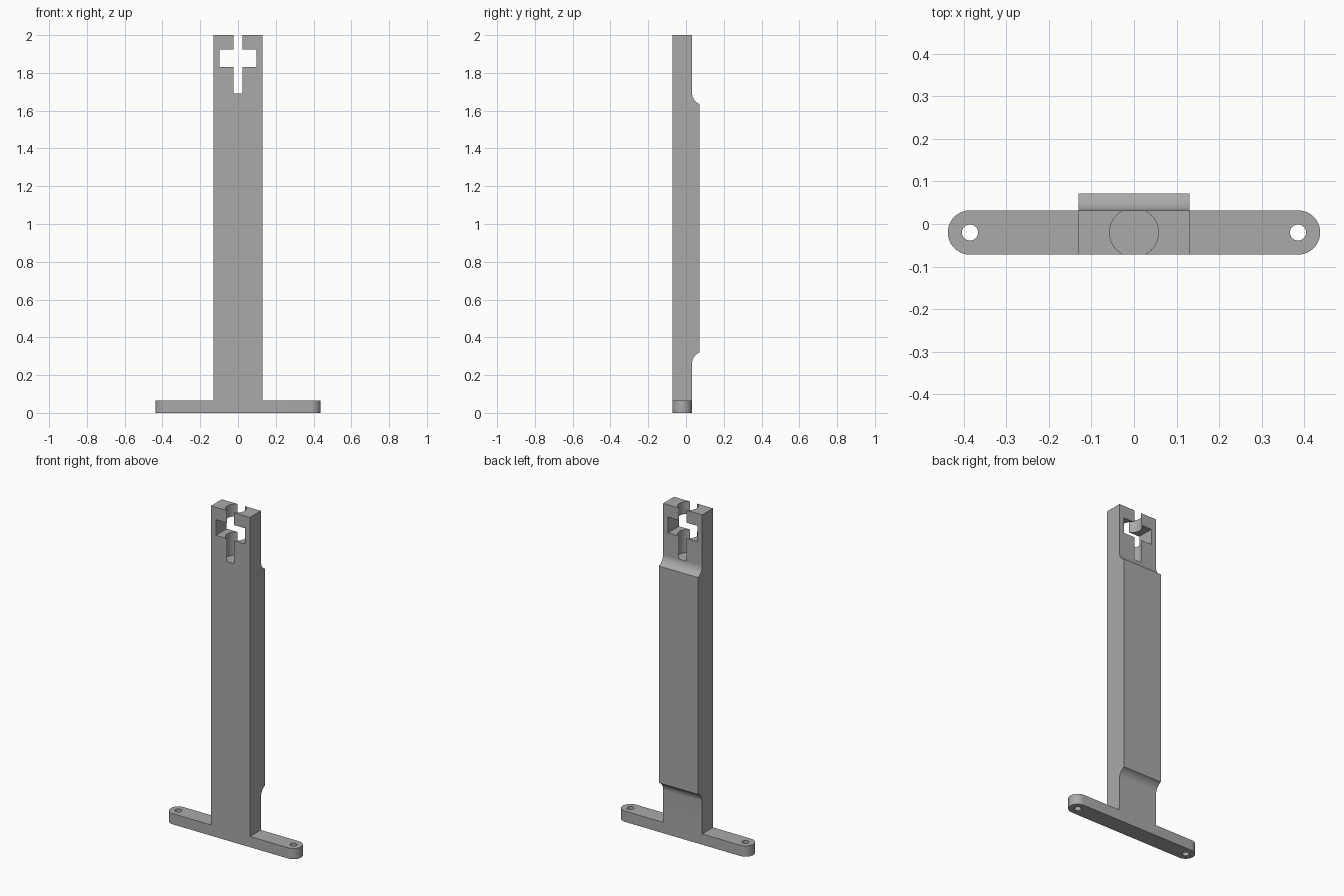
import bpy, bmesh
from math import sin, cos, pi, acos, sqrt
from mathutils import Vector

cube = bpy.data.objects.get("Cube")
if cube:
    bpy.data.objects.remove(cube, do_unlink=True)

# Main dimensions
FRONT, THIN, BACK = -0.072, 0.032, 0.072   # depth planes
MID = (FRONT + THIN) / 2
HALF_W, BASE_H, TOP = 0.131, 0.065, 2.0
HOLE_X, END_R = 0.386, (THIN - FRONT) / 2

grey = bpy.data.materials.new("plain grey")
grey.use_nodes = True
colour = (0.4, 0.4, 0.4, 1)
grey.diffuse_color = colour
grey.node_tree.nodes["Principled BSDF"].inputs["Base Color"].default_value = colour


def prism(name, outline, sweep):
    """Extrude a closed outline along the sweep vector."""
    bm = bmesh.new()
    face = bm.faces.new([bm.verts.new(p) for p in outline])
    new = bmesh.ops.extrude_face_region(bm, geom=[face])["geom"]
    bmesh.ops.translate(bm, vec=Vector(sweep),
                        verts=[v for v in new if isinstance(v, bmesh.types.BMVert)])
    bmesh.ops.recalc_face_normals(bm, faces=bm.faces)
    mesh = bpy.data.meshes.new(name)
    bm.to_mesh(mesh)
    bm.free()
    mesh.materials.append(grey)
    obj = bpy.data.objects.new(name, mesh)
    bpy.context.collection.objects.link(obj)
    return obj


def cylinder(name, x, radius, z0, z1, sides=64):
    ring = [(x + radius * cos(2 * pi * i / sides),
             MID + radius * sin(2 * pi * i / sides), z0) for i in range(sides)]
    return prism(name, ring, (0, 0, z1 - z0))


def combine(target, tool, operation):
    """Apply a boolean and remove its tool."""
    mod = target.modifiers.new(operation, 'BOOLEAN')
    mod.operation, mod.object, mod.solver = operation, tool, 'EXACT'
    bpy.ops.object.select_all(action='DESELECT')
    target.select_set(True)
    bpy.context.view_layer.objects.active = target
    bpy.ops.object.modifier_apply(modifier=mod.name)
    bpy.data.objects.remove(tool, do_unlink=True)


# Column: side profile with a thicker back pad between two concave fillets
R, STEPS = 0.062, 12
sweep = acos((R - (BACK - THIN)) / R)
rise = sqrt(R * R - (R - BACK + THIN) ** 2)


def fillet(z_edge, direction):
    """Arc from the thin back face out to the pad edge."""
    z_start = z_edge + direction * rise
    return [(-HALF_W, THIN + R - R * cos(sweep * i / STEPS),
             z_start - direction * R * sin(sweep * i / STEPS)) for i in range(STEPS + 1)]


profile = [(-HALF_W, FRONT, BASE_H), (-HALF_W, THIN, BASE_H)]
profile += fillet(0.32, -1)
profile += fillet(1.635, 1)[::-1]
profile += [(-HALF_W, THIN, TOP), (-HALF_W, FRONT, TOP)]
stand = prism("stand_column_and_foot", profile, (2 * HALF_W, 0, 0))

# Foot: round-ended bar with a screw hole at each end
ARC = 24
bar = [(side * (HOLE_X + END_R * sin(pi * i / ARC)),
        MID + side * END_R * cos(pi * i / ARC), 0)
       for side in (1, -1) for i in range(ARC + 1)]
combine(stand, prism("foot_bar", bar, (0, 0, BASE_H)), 'UNION')
for side in (-1, 1):
    combine(stand, cylinder("screw_hole", side * HOLE_X, 0.019, -0.1, 0.15, 32), 'DIFFERENCE')

# Top socket: vertical bore breaking through front and back, plus a cross window
combine(stand, cylinder("bore", 0, 0.0574, 1.69, TOP + 0.1), 'DIFFERENCE')
window = [(x, -0.2, z) for x, z in ((-0.098, 1.83), (0.098, 1.83), (0.098, 1.925), (-0.098, 1.925))]
combine(stand, prism("window", window, (0, 0.4, 0)), 'DIFFERENCE')

# Merge leftover coplanar faces and keep sharp corners
bm = bmesh.new()
bm.from_mesh(stand.data)
bmesh.ops.remove_doubles(bm, verts=bm.verts, dist=0.00001)
bmesh.ops.dissolve_limit(bm, angle_limit=0.005, verts=bm.verts, edges=bm.edges)
bm.to_mesh(stand.data)
bm.free()
bpy.ops.object.select_all(action='DESELECT')
stand.select_set(True)
bpy.context.view_layer.objects.active = stand
bpy.ops.object.shade_smooth_by_angle(angle=0.5)
